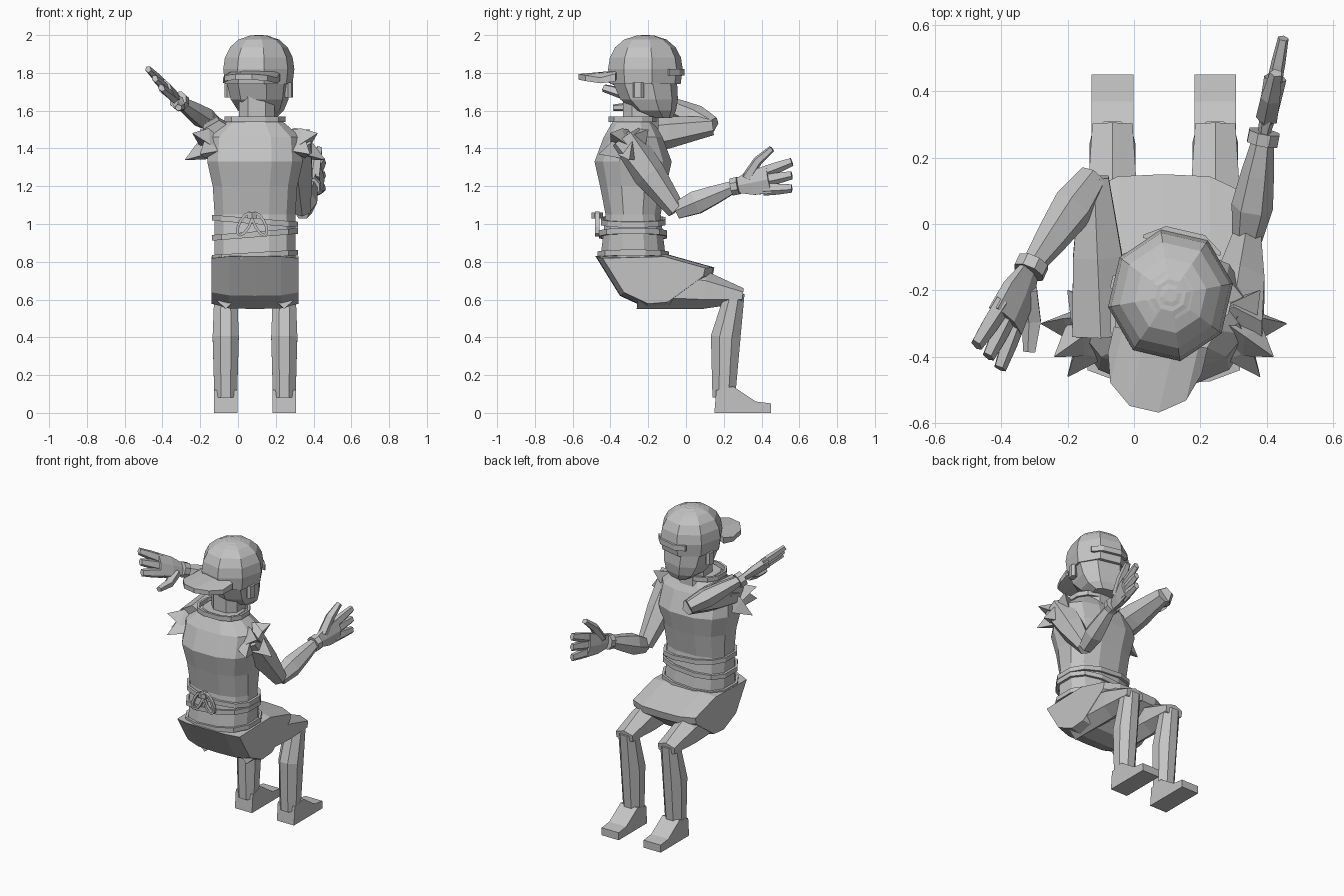
import bpy, bmesh
from math import sin, cos, pi, radians
from mathutils import Vector, Matrix

if "Cube" in bpy.data.objects:
    bpy.data.objects.remove(bpy.data.objects["Cube"], do_unlink=True)

shade = .55
grey = bpy.data.materials.new("plain_grey")
grey.use_nodes = True
grey.diffuse_color = (shade, shade, shade, 1)
grey.node_tree.nodes["Principled BSDF"].inputs["Base Color"].default_value = (shade, shade, shade, 1)

body_x, body_y = .09, -.28     # torso axis
UP = Vector((0, 0, 1))
ACROSS = Vector((1, 0, 0))


def loft(name, rings, closed=False, matrix=Matrix()):
    """Skin a list of equal-sized rings, with end caps unless closed."""
    bm = bmesh.new()
    rows = [[bm.verts.new(point) for point in ring] for ring in rings]
    count = len(rows[0])
    pairs = list(zip(rows, rows[1:]))
    if closed:
        pairs.append((rows[-1], rows[0]))
    for lower, upper in pairs:
        for i in range(count):
            j = (i + 1) % count
            bm.faces.new((lower[i], lower[j], upper[j], upper[i]))
    if not closed:
        bm.faces.new(rows[0][::-1])
        bm.faces.new(rows[-1])
    bm.transform(matrix)
    bmesh.ops.recalc_face_normals(bm, faces=bm.faces)
    mesh = bpy.data.meshes.new(name)
    bm.to_mesh(mesh)
    bm.free()
    mesh.materials.append(grey)
    bpy.context.collection.objects.link(bpy.data.objects.new(name, mesh))


def circle(sides):
    """Cosine and sine pairs with a flat side facing each axis."""
    angles = [2 * pi * (i + .5) / sides for i in range(sides)]
    return [(cos(angle), sin(angle)) for angle in angles]


def oval(x, y, z, half_x, half_y, sides=12, square=.8):
    """Horizontal section, squarer than an ellipse."""
    def soft(value):
        return abs(value) ** square * (1 if value > 0 else -1)
    return [Vector((x + half_x * soft(c), y + half_y * soft(s), z)) for c, s in circle(sides)]


def tube(name, path, widths, heights, sides=6, side=ACROSS, closed=False):
    """Sweep a section along a path; widths run along side, heights across it."""
    rings = []
    for k, (point, width, height) in enumerate(zip(path, widths, heights)):
        before = path[k - 1] if closed else path[max(k - 1, 0)]
        after = path[(k + 1) % len(path)] if closed else path[min(k + 1, len(path) - 1)]
        along = (after - before).normalized()
        flat = (side - along * side.dot(along)).normalized()
        normal = along.cross(flat)
        rings.append([point + flat * width * c + normal * height * s for c, s in circle(sides)])
    loft(name, rings, closed)


def limb(name, start, end, radii, flat=1, sides=6, side=ACROSS):
    """Straight limb with its radii spaced evenly from start to end."""
    path = [start.lerp(end, k / (len(radii) - 1)) for k in range(len(radii))]
    tube(name, path, radii, [radius * flat for radius in radii], sides, side)


# Torso and neck
loft("torso", [oval(body_x, body_y, z, half_x, half_y) for z, half_x, half_y in (
    (.8, .22, .18), (1.05, .22, .15), (1.2, .23, .18), (1.33, .26, .21), (1.46, .25, .16), (1.56, .13, .1))])
loft("neck", [oval(.1, -.24, z, .1, .1, sides=8) for z in (1.5, 1.7)])


def band(name, z, half_x, half_y, tilt=0):
    """Thin cloth ring around the body, tilted sideways."""
    height = thick = .03
    rings = []
    for lift, grow in ((0, 0), (0, thick), (height, thick), (height, 0)):
        ring = oval(body_x, body_y, z + lift, half_x + grow / 2, half_y + grow / 2)
        for point in ring:
            point.z += tilt * (point.x - body_x)
        rings.append(ring)
    loft(name, rings, closed=True)


band("collar", 1.54, .15, .12)
band("shirt_hem", .82, .22, .18, tilt=.06)
band("waist_wrap_low", .93, .22, .17, tilt=.08)
band("waist_wrap_high", 1, .22, .16, tilt=-.08)

# Knot with two hanging loops
knot = Vector((.075, -.47, 1.06))
limb("knot", knot, knot - UP * .03, [.03, .03])
for sign, name in ((-1, "right_knot_loop"), (1, "left_knot_loop")):
    path = [knot + Vector((sign * (.04 + .03 * c - .025 * s), 0, .06 * (s - 1))) for c, s in circle(10)]
    tube(name, path, [.016] * 10, [.01] * 10, sides=4, side=Vector((0, 1, 0)), closed=True)

# Hips and lap: side profile swept across the body, shrinking to the sides
profile = [(-.48, .83), (-.35, .62), (-.2, .55), (-.08, .56), (.14, .72), (.15, .77), (-.1, .84)]
slices = []
for step in (-1, -.6, 0, .6, 1):
    scale = 1 - .14 * step ** 4
    slices.append([Vector((body_x + .23 * step, (y + .2) * scale - .2, (z - .75) * scale + .75))
                   for y, z in profile])
loft("hips", slices)

# Legs and shoes
shoe_profile = [(.15, 0), (.45, 0), (.45, .05), (.37, .06), (.25, .14), (.16, .12)]
for sign, side in ((-1, "right"), (1, "left")):
    leg_x = body_x + sign * .155
    tube(side + "_thigh", [Vector((leg_x, y, z)) for y, z in ((-.25, .68), (.1, .65), (.3, .62))],
         [.08, .085, .07], [.13, .1, .04])
    tube(side + "_shin", [Vector((leg_x, y, z)) for y, z in ((.2, .08), (.21, .4), (.26, .64))],
         [.065, .075, .065], [.065, .085, .055], sides=8)
    loft(side + "_shoe", [[Vector((leg_x + edge, y, z)) for y, z in shoe_profile] for edge in (-.063, .063)])

# Head and cap, built facing +y and then turned slightly
turn = Matrix.Translation((.11, -.215, 0)) @ Matrix.Rotation(radians(-13), 4, "Z")
loft("head", [oval(0, y, z, half_x, half_y, sides=8) for y, z, half_x, half_y in (
    (.09, 1.56, .07, .05), (.05, 1.6, .12, .11), (.02, 1.66, .15, .15), (0, 1.74, .165, .165),
    (0, 1.84, .165, .165))], matrix=turn)
cap_rings = [oval(0, 0, 1.74, .18, .19, sides=8, square=1)]
for step in range(5):
    angle = step * pi / 9
    radius = .19 * cos(angle) ** .8
    cap_rings.append(oval(0, 0, 1.82 + .18 * sin(angle), radius, radius * 1.06, sides=8, square=1))
loft("cap", cap_rings, matrix=turn)
loft("cap_button", [oval(0, 0, z, radius, radius, sides=8) for z, radius in ((1.99, .07), (2, .02))], matrix=turn)
loft("cap_strap", [[Vector((x, y, z)) for y, z in ((.15, 1.785), (front, 1.785), (front, 1.82), (.15, 1.82))]
                   for x, front in ((-.12, .16), (-.06, .2), (.06, .2), (.12, .16))], matrix=turn)

# Brim: a rounded fan, lower at its sides
fan = []
for step in range(6):
    angle = (step / 5 - .5) * pi
    x, y, z = .145 * sin(angle), -.21 - .15 * cos(angle), 1.765 + .02 * cos(angle)
    fan.append([Vector((x, y, z - .02)), Vector((x, y, z + .01)),
                Vector((x, -.13, z + .03)), Vector((x, -.13, z - .01))])
loft("cap_brim", fan, matrix=turn)
for sign, name in ((-1, "right_ear"), (1, "left_ear")):
    loft(name, [oval(sign * .165, 0, z, .02, .03, sides=6) for z in (1.67, 1.75)], matrix=turn)


def arm(side, shoulder, elbow, wrist, tip, spread):
    """Arm through its joints; spread points from the little finger to the thumb."""
    shoulder, elbow, wrist, tip = map(Vector, (shoulder, elbow, wrist, tip))
    spread = Vector(spread).normalized()
    reach = tip - wrist

    def on_hand(forward, sideways):
        return wrist + reach * forward + spread * sideways

    limb(side + "_upper_arm", shoulder, elbow, [.1, .085, .05])
    limb(side + "_forearm", elbow, wrist, [.05, .07, .055, .035], flat=.9, side=spread)
    limb(side + "_wristband", on_hand(-.06, 0), on_hand(.06, 0), [.05, .05], sides=8)
    limb(side + "_palm", wrist, on_hand(.6, 0), [.04, .075, .085], flat=.4, side=spread)
    tube(side + "_thumb", [on_hand(.2, .03), on_hand(.4, .11), on_hand(.65, .16)],
         [.035, .032, .02], [.03, .026, .018], sides=5)
    for row, finger in enumerate(("ring", "middle", "index"), start=-1):
        limb(side + "_" + finger + "_finger", on_hand(.5, row * .045), on_hand(1, row * .07),
             [.035, .032, .024], flat=.7, sides=5, side=spread)


# Left arm reaches forward, right arm folds back outward
arm("left", (.3, -.33, 1.45), (.34, -.05, 1.07), (.39, .26, 1.2), (.45, .56, 1.26), UP)
arm("right", (-.1, -.33, 1.45), (-.12, .14, 1.52), (-.31, -.13, 1.65), (-.44, -.4, 1.77), (.5, -.5, -.7))

# Torn sleeve edges around both shoulders
for sign, side in ((-1, "right"), (1, "left")):
    root = Vector((body_x + sign * .19, -.3, 1.42))
    for out, back, lift in ((.18, 0, -.08), (.14, -.1, .06), (.1, -.16, -.05), (.1, .1, .08)):
        limb(side + "_torn_sleeve", root, root + Vector((sign * out, back, lift)), [.08, .06, .002],
             sides=3, side=Vector((0, 1, .3)))
